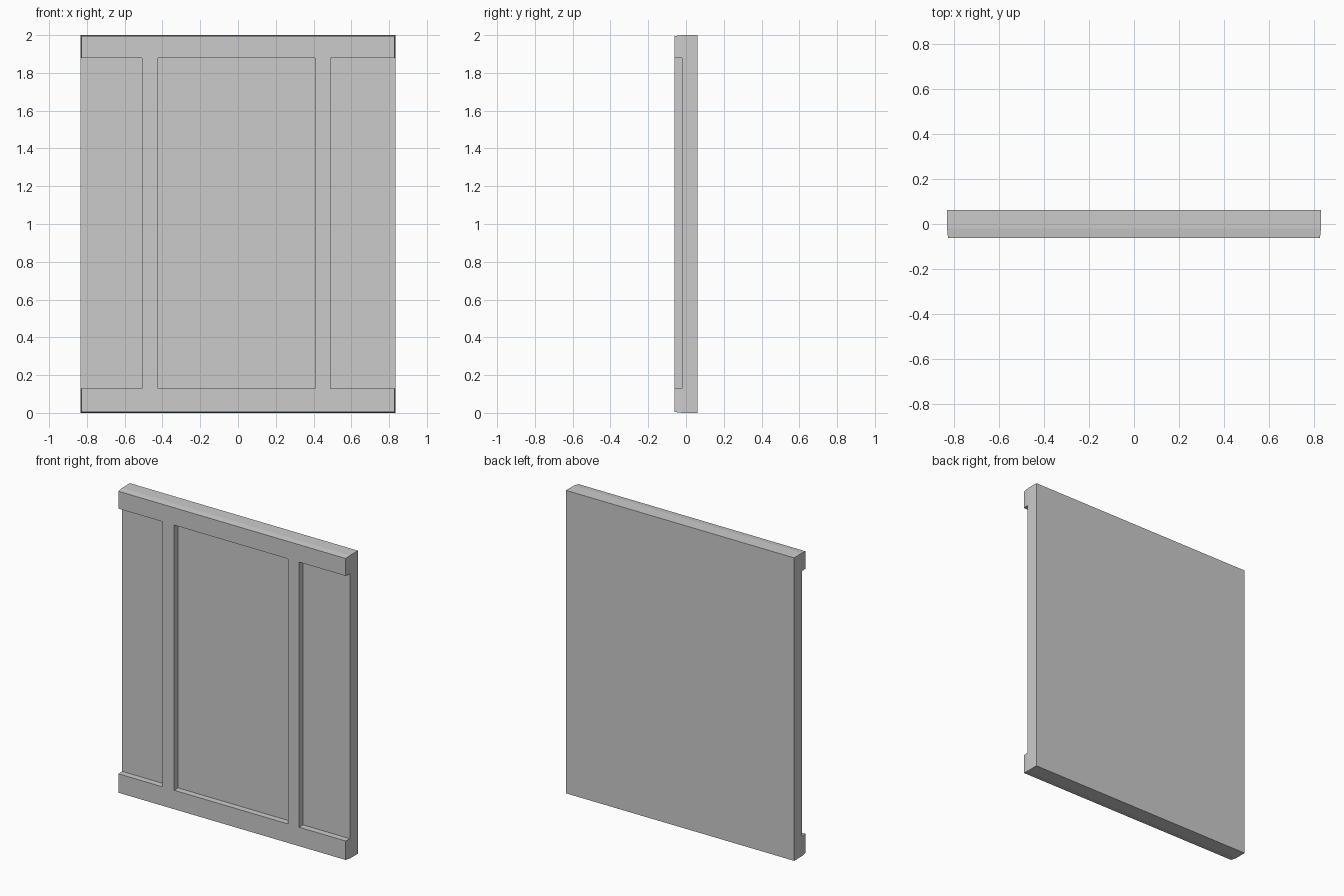
import bpy, bmesh

if "Cube" in bpy.data.objects:
    bpy.data.objects.remove(bpy.data.objects["Cube"])

BACK, RECESS, FRONT = 0.062, -0.021, -0.062
XS = [-0.833, -0.507, -0.423, 0.407, 0.490, 0.833]   # outer edges and stile edges
ZS = [0.0, 0.13, 1.88, 2.0]                          # bottom and top rail edges
SUNKEN = [(0, 1), (2, 1), (4, 1)]                    # column, row of recessed fields


def extrude_to(bm, faces, y):
    """Extrude faces straight to depth y and return the new faces."""
    new = bmesh.ops.extrude_face_region(bm, geom=faces)["geom"]
    for v in new:
        if isinstance(v, bmesh.types.BMVert):
            v.co.y = y
    return [f for f in new if isinstance(f, bmesh.types.BMFace)]


bm = bmesh.new()

# Layout grid on the back plane
grid = [[bm.verts.new((x, BACK, z)) for x in XS] for z in ZS]
cells = [bm.faces.new((grid[r][c], grid[r][c + 1], grid[r + 1][c + 1], grid[r + 1][c]))
         for r in range(len(ZS) - 1) for c in range(len(XS) - 1)]

# Solid board
front = extrude_to(bm, cells, RECESS)


def is_frame(face):
    p = face.calc_center_median()
    return not any(XS[c] < p.x < XS[c + 1] and ZS[r] < p.z < ZS[r + 1] for c, r in SUNKEN)


# Raised rails and stiles, outer edges drawn in slightly
extrude_to(bm, [f for f in front if is_frame(f)], FRONT)
for v in bm.verts:
    if v.co.y < RECESS - 0.01:
        if abs(v.co.x) > 0.8:
            v.co.x *= 0.995
        if v.co.z < 0.01:
            v.co.z = 0.005
        elif v.co.z > 1.99:
            v.co.z = 1.995

# Merge flat areas into clean faces
bmesh.ops.recalc_face_normals(bm, faces=bm.faces)
bmesh.ops.dissolve_limit(bm, angle_limit=0.01, verts=bm.verts, edges=bm.edges)

mesh = bpy.data.meshes.new("framed_wall_panel")
bm.to_mesh(mesh)
bm.free()
panel = bpy.data.objects.new("framed_wall_panel", mesh)
bpy.context.collection.objects.link(panel)
bpy.context.view_layer.objects.active = panel
panel.select_set(True)
bpy.ops.object.shade_smooth_by_angle()
